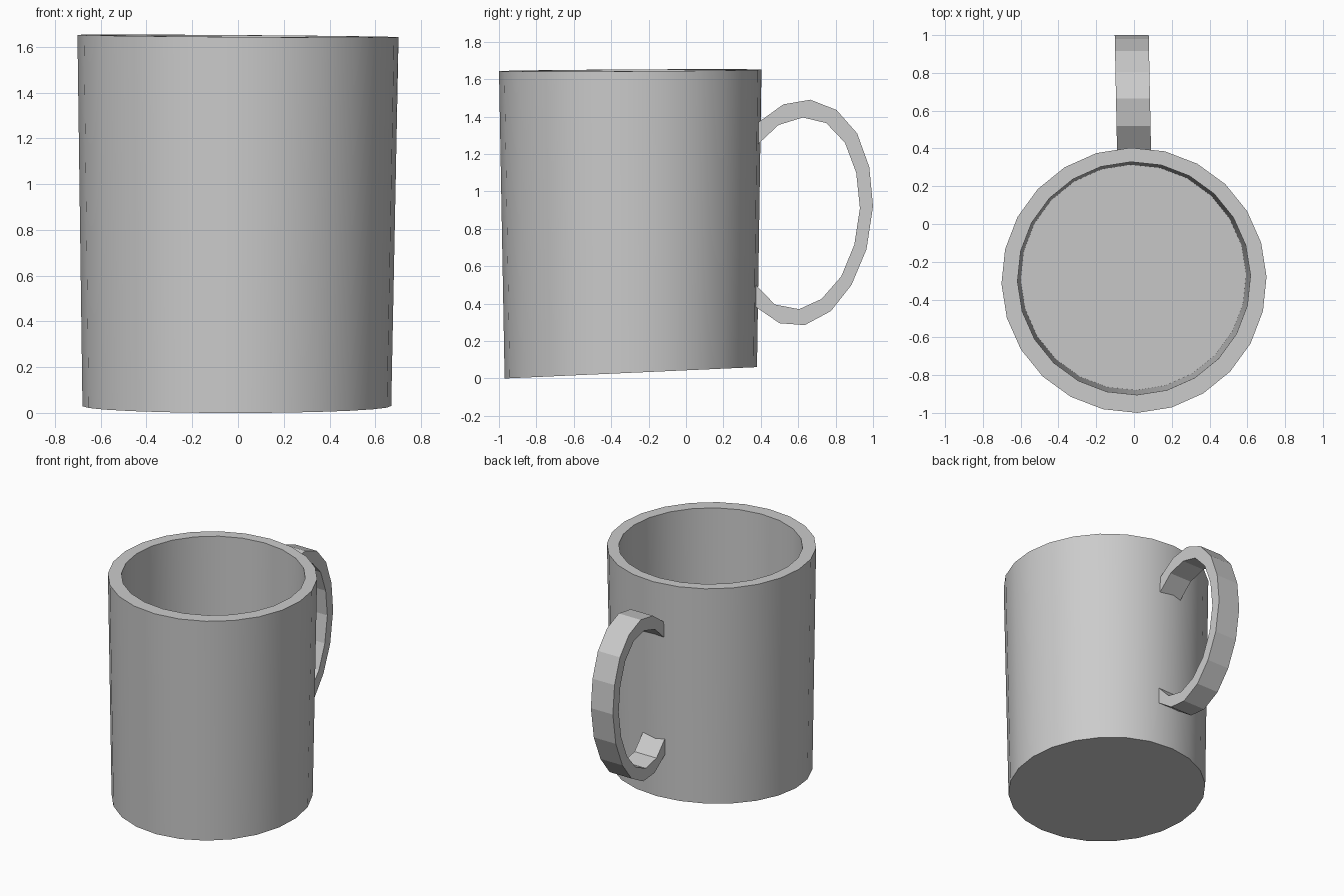
import bpy
import bmesh
import math

cube = bpy.data.objects.get("Cube")
if cube:
    bpy.data.objects.remove(cube, do_unlink=True)

# Single glaze colour
GREY = (0.6, 0.6, 0.6, 1.0)
glaze = bpy.data.materials.new("grey_glaze")
glaze.use_nodes = True
glaze.diffuse_color = GREY
glaze.node_tree.nodes["Principled BSDF"].inputs["Base Color"].default_value = GREY

SIDES = 24


def finish(bm, name):
    """Turn a bmesh into a named, coloured object."""
    bmesh.ops.recalc_face_normals(bm, faces=bm.faces)
    mesh = bpy.data.meshes.new(name)
    bm.to_mesh(mesh)
    bm.free()
    mesh.materials.append(glaze)
    obj = bpy.data.objects.new(name, mesh)
    bpy.context.collection.objects.link(obj)
    return obj


def tilted_ring(bm, radius, cx, cy, z, slope_x, slope_y):
    """Ring of vertices lying on a slightly tilted plane."""
    ring = []
    for i in range(SIDES):
        a = math.tau * i / SIDES + math.radians(1.5)
        dx, dy = radius * math.cos(a), radius * math.sin(a)
        ring.append(bm.verts.new((cx + dx, cy + dy, z + slope_x * dx + slope_y * dy)))
    return ring


def bridge(bm, a, b):
    """Quads between two closed loops of equal length."""
    n = len(a)
    for i in range(n):
        j = (i + 1) % n
        bm.faces.new((a[i], a[j], b[j], b[i]))


# Cup body: base, outer wall, rim, inner wall and floor
bm = bmesh.new()
rings = [
    tilted_ring(bm, 0.675, -0.005, -0.295, 0.03, 0, 0.045),
    tilted_ring(bm, 0.702, 0, -0.298, 1.647, -0.007, 0.006),
    tilted_ring(bm, 0.617, 0, -0.288, 1.647, -0.007, 0.006),
    tilted_ring(bm, 0.597, -0.003, -0.283, 0.13, 0, 0.045),
]
for lower, upper in zip(rings, rings[1:]):
    bridge(bm, lower, upper)
bm.faces.new(rings[0])
bm.faces.new(rings[-1])
body = finish(bm, "cup_body")
bpy.context.view_layer.objects.active = body
body.select_set(True)
bpy.ops.object.shade_smooth_by_angle(angle=math.radians(30))

# Handle: outer and inner outline in (y, z), from upper joint to lower joint
outer = [(.34, 1.335), (.52, 1.465), (.665, 1.49), (.805, 1.435), (.915, 1.31),
         (.98, 1.13), (1, .92), (.965, .69), (.885, .5), (.775, .36),
         (.635, .285), (.5, .295), (.34, .405)]
inner = [(.345, 1.215), (.495, 1.355), (.625, 1.395), (.75, 1.365), (.85, 1.26),
         (.91, 1.1), (.93, .91), (.9, .715), (.83, .545), (.725, .425),
         (.605, .37), (.475, .395), (.34, .535)]


def section_vert(bm, side, point):
    y, z = point
    return bm.verts.new((side * 0.09 - 0.02 * (y - 0.4), y, z))


bm = bmesh.new()
sections = []
for o, i in zip(outer, inner):
    sections.append([section_vert(bm, s, p) for s, p in ((-1, o), (1, o), (1, i), (-1, i))])
for a, b in zip(sections, sections[1:]):
    bridge(bm, a, b)
bm.faces.new(sections[0])
bm.faces.new(sections[-1])
finish(bm, "handle")
